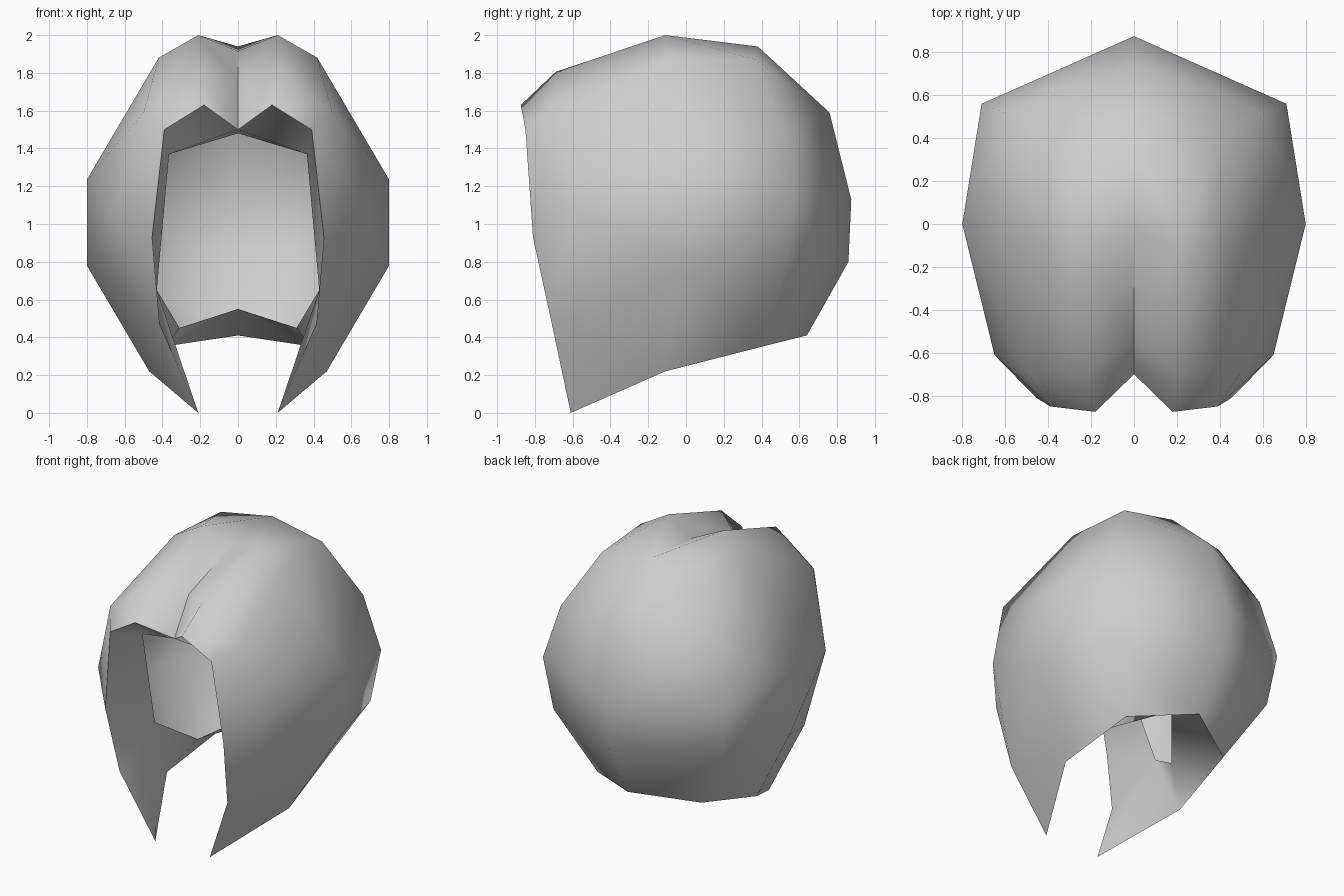
import bpy, bmesh
from mathutils import Vector

cube = bpy.data.objects.get("Cube")
if cube:
    bpy.data.objects.remove(cube, do_unlink=True)

# One plain grey for the whole hairpiece
grey = bpy.data.materials.new("light_grey")
grey.use_nodes = True
grey.diffuse_color = (0.62, 0.62, 0.62, 1)
bsdf = grey.node_tree.nodes["Principled BSDF"]
bsdf.inputs["Base Color"].default_value = (0.62, 0.62, 0.62, 1)
bsdf.inputs["Roughness"].default_value = 0.8

# Left half: edge of the face opening, from the parting down to the tip and round the nape
RIM = {
    "r0": (0, -.70, 1.50), "r1": (.18, -.875, 1.63), "r2": (.39, -.85, 1.50),
    "r3": (.455, -.81, .93), "r4": (.415, -.71, .47), "tip": (.21, -.61, 0),
    "b1": (.47, -.11, .22), "b2": (.40, .40, .35), "b3": (0, .64, .41),
}
# Crown, side and back points of the outer shell
SHELL = {
    "p1": (0, -.54, 1.75), "p2": (0, -.04, 1.915), "c1": (0, .38, 1.94),
    "c2": (0, .76, 1.59), "c3": (0, .875, 1.13), "c4": (0, .86, .80),
    "t1": (.21, -.69, 1.805), "t2": (.21, -.11, 2.0),
    "a1": (.50, -.69, 1.59), "a2": (.65, -.61, 1.09),
    "u1": (.42, -.10, 1.88), "u2": (.39, .37, 1.87),
    "s1": (.80, 0, 1.235), "s2": (.80, 0, .78),
    "k1": (.60, .52, 1.50), "k2": (.71, .56, 1.13), "k3": (.65, .53, .77),
}
# Inner edge of the band folded in around the opening
BAND = {
    "f0": (0, -.50, 1.48), "f1": (.365, -.53, 1.37), "f2": (.43, -.30, .65),
    "f3": (.31, 0, .45), "f4": (0, .37, .55),
}

SHELL_FACES = """r0 r1 t1 p1|p1 t1 t2 p2|p2 t2 c1|t2 u1 u2 c1|r1 r2 a1 t1|t1 a1 u1 t2
r2 r3 a2 a1|a1 a2 s1 u1|u1 s1 k1 u2|s1 k2 k1|u2 k1 c2 c1|k1 k2 c3 c2
r3 r4 a2|a2 r4 s2 s1|s1 s2 k3 k2|k2 k3 c4 c3|r4 tip b1 s2|s2 b1 b2 k3|k3 b2 b3 c4"""
BAND_FACES = """r0 r1 f1 f0|r1 r2 f1|r2 r3 f2 f1|r3 r4 f2|r4 tip f2|tip b1 f2
b1 b2 f3 f2|b2 b3 f4 f3"""


def build(name, points, faces, focus, outward, sharp=()):
    """Make a mirrored smooth surface whose faces turn away from or towards focus."""
    bm = bmesh.new()
    focus = Vector(focus)
    used = set(faces.replace("|", " ").split())
    sides = []
    for sign in (1, -1):
        verts = {}
        for key, (x, y, z) in points.items():
            if key not in used:
                continue
            if sign < 0 and x == 0:
                verts[key] = sides[0][key]
            else:
                verts[key] = bm.verts.new((sign * x, y, z))
        sides.append(verts)
        for line in faces.replace("\n", "|").split("|"):
            f = bm.faces.new([verts[k] for k in line.split()])
            f.smooth = True
            f.normal_update()
            away = f.normal.dot(f.calc_center_median() - focus) > 0
            if away != outward:
                f.normal_flip()
    # Crease along the parting
    for a, b in sharp:
        e = bm.edges.get((sides[0][a], sides[0][b]))
        if e:
            e.smooth = False
    mesh = bpy.data.meshes.new(name)
    bm.to_mesh(mesh)
    bm.free()
    mesh.materials.append(grey)
    ob = bpy.data.objects.new(name, mesh)
    bpy.context.collection.objects.link(ob)
    return ob


build("hair_shell", {**RIM, **SHELL}, SHELL_FACES, (0, 0, 1), True,
      sharp=[("r0", "p1"), ("p1", "p2")])
build("opening_band", {**RIM, **BAND}, BAND_FACES, (0, -.6, .3), False)
